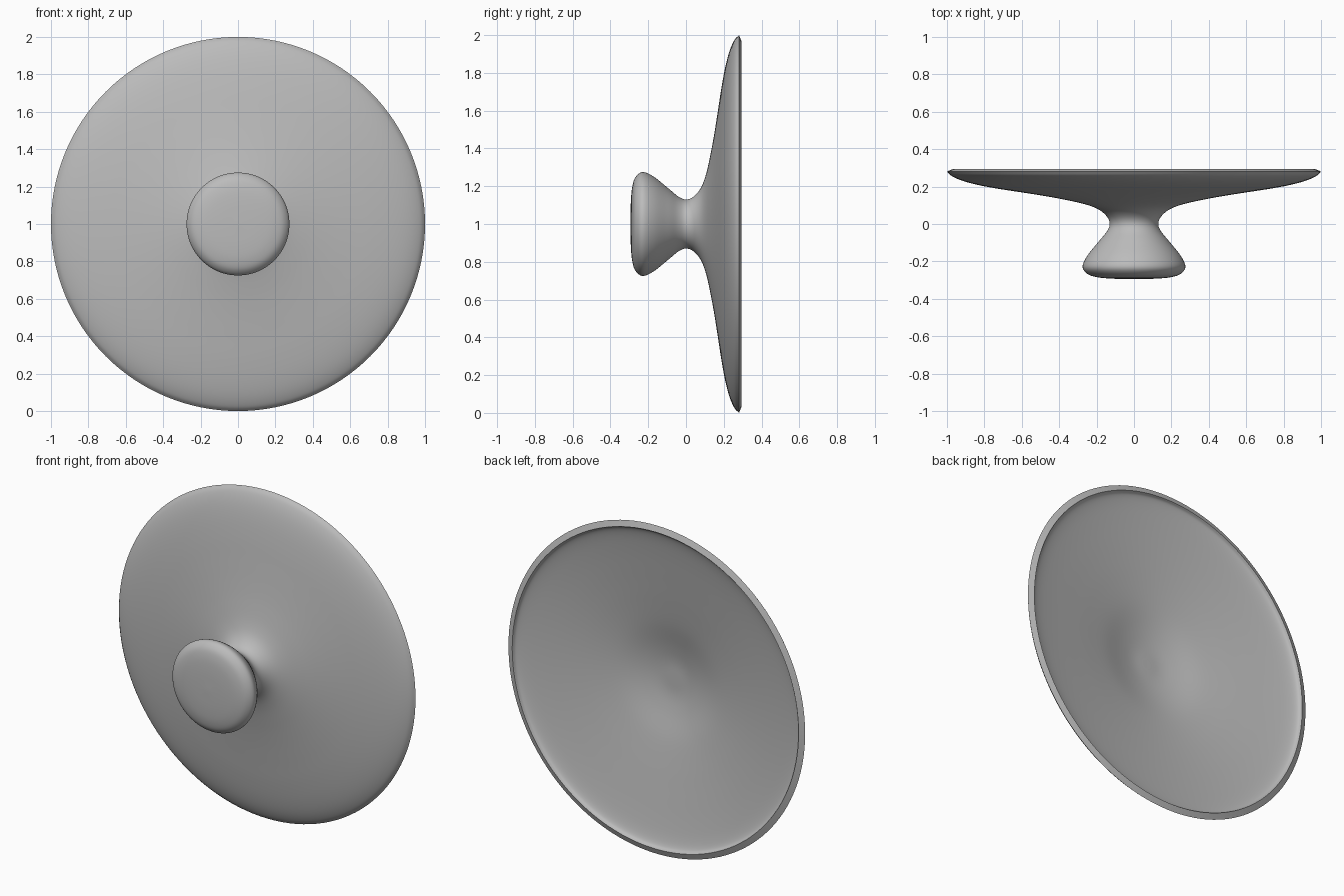
import bpy, bmesh, math
from mathutils import Vector

cube = bpy.data.objects.get("Cube")
if cube:
    bpy.data.objects.remove(cube, do_unlink=True)

grey = bpy.data.materials.new("satin grey")
grey.use_nodes = True
colour = (0.5, 0.5, 0.5, 1)
grey.diffuse_color = colour
grey.node_tree.nodes["Principled BSDF"].inputs["Base Color"].default_value = colour


def smooth_path(points, steps=6):
    """Curve through (radius, y) points."""
    p = [Vector(q) for q in points]
    p = [2 * p[0] - p[1]] + p + [2 * p[-1] - p[-2]]
    path = []
    for a, b, c, d in zip(p, p[1:], p[2:], p[3:]):
        for i in range(steps):
            t = i / steps
            path.append(0.5 * (2 * b + (c - a) * t + (2 * a - 5 * b + 4 * c - d) * t ** 2
                               + (3 * b - a - 3 * c + d) * t ** 3))
    return path + [p[-2]]


def lathe(name, path, height, segments=128):
    """Turn a profile around the y axis."""
    bm = bmesh.new()
    verts = [bm.verts.new((max(q.x, 0), q.y, 0)) for q in path]
    edges = [bm.edges.new(pair) for pair in zip(verts, verts[1:])]
    bmesh.ops.spin(bm, geom=verts + edges, cent=(0, 0, 0), axis=(0, 1, 0),
                   angle=math.tau, steps=segments)
    bmesh.ops.remove_doubles(bm, verts=bm.verts, dist=0.0005)
    bmesh.ops.recalc_face_normals(bm, faces=bm.faces)
    mesh = bpy.data.meshes.new(name)
    bm.to_mesh(mesh)
    bm.free()
    mesh.materials.append(grey)
    obj = bpy.data.objects.new(name, mesh)
    obj.location.z = height
    bpy.context.collection.objects.link(obj)
    bpy.ops.object.select_all(action='DESELECT')
    obj.select_set(True)
    bpy.context.view_layer.objects.active = obj
    bpy.ops.object.shade_smooth_by_angle(angle=math.radians(35))
    return obj


# Knob, waist and flared outside of the dish
outside = smooth_path([(0, -.295), (.12, -.292), (.2, -.284), (.25, -.266), (.275, -.228),
                       (.25, -.17), (.19, -.095), (.145, -.04), (.13, 0), (.145, .04),
                       (.19, .078), (.26, .105), (.37, .13), (.48, .15), (.6, .169),
                       (.73, .189), (.84, .21), (.92, .232), (.975, .257), (1, .281)])
# Hollow back of the dish, from the bevelled lip to the centre
hollow = smooth_path([(.965, .295), (.95, .274), (.9, .257), (.8, .238), (.65, .214),
                      (.5, .19), (.35, .163), (.2, .128), (.1, .112), (0, .11)])
lathe("knob_with_dish", outside + hollow, 1)
